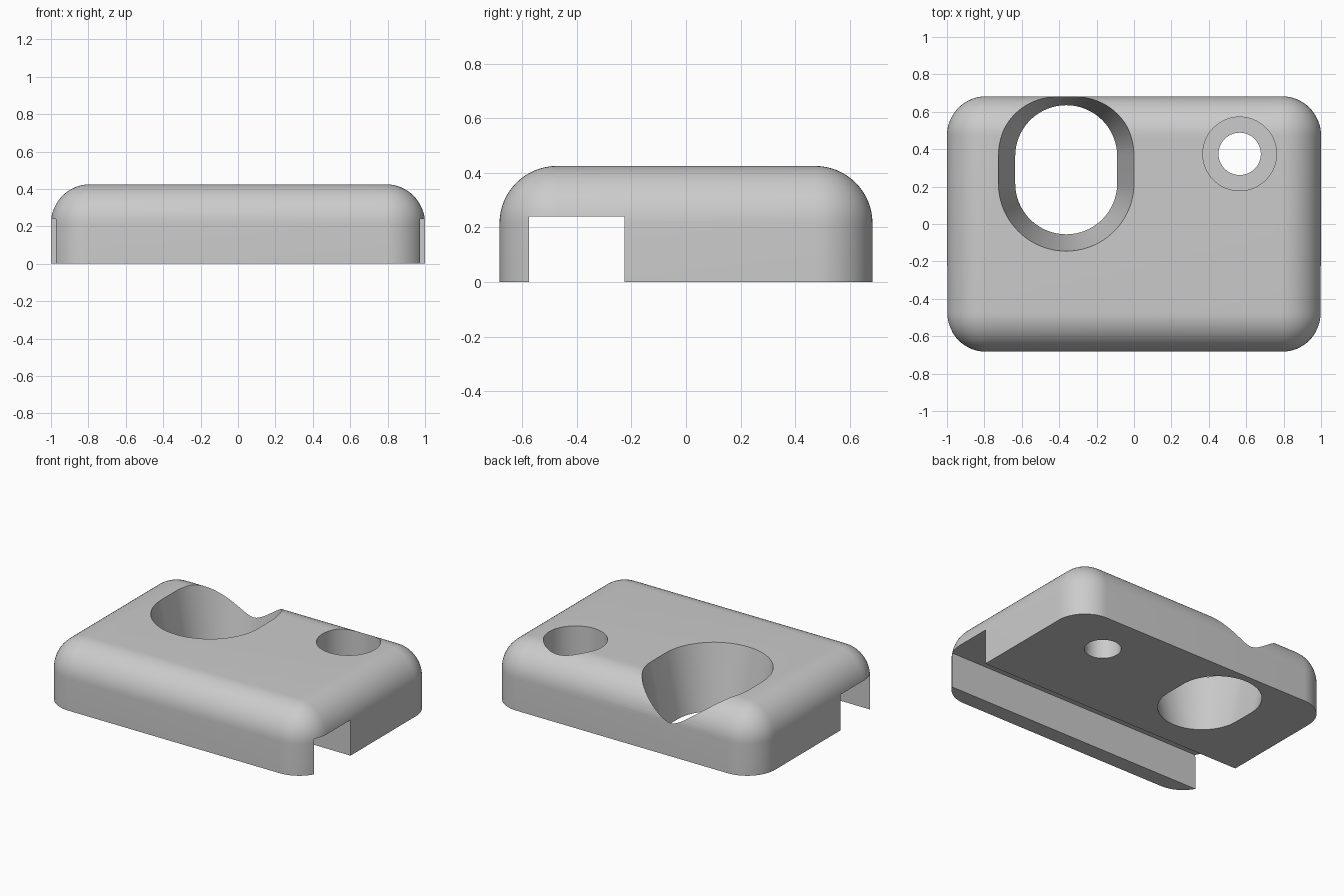
import bpy, bmesh, math

old = bpy.data.objects.get("Cube")
if old:
    bpy.data.objects.remove(old)

HX, HY, H, R = 1.0, 0.683, 0.425, 0.21

grey = bpy.data.materials.new("plain_grey")
grey.use_nodes = True
COLOUR = (0.6, 0.6, 0.6, 1)
grey.diffuse_color = COLOUR
grey.node_tree.nodes["Principled BSDF"].inputs["Base Color"].default_value = COLOUR


def make_object(name, bm):
    bmesh.ops.recalc_face_normals(bm, faces=bm.faces)
    mesh = bpy.data.meshes.new(name)
    bm.to_mesh(mesh)
    bm.free()
    mesh.materials.append(grey)
    obj = bpy.data.objects.new(name, mesh)
    bpy.context.collection.objects.link(obj)
    return obj


def box(x0, x1, y0, y1, z0, z1):
    bm = bmesh.new()
    bmesh.ops.create_cube(bm, size=1)
    for v in bm.verts:
        v.co = ((x0 + x1) / 2 + v.co.x * (x1 - x0),
                (y0 + y1) / 2 + v.co.y * (y1 - y0),
                (z0 + z1) / 2 + v.co.z * (z1 - z0))
    return bm


def tapered_slot(cx, y0, y1, levels, half=48):
    """Loft of stadium outlines (round when y0 == y1); levels are (z, radius)."""
    bm = bmesh.new()
    ends = [y1] if y0 == y1 else [y1, y0]
    rings = []
    for z, r in levels:
        ring = []
        if len(ends) == 1:
            angles = [(2 * math.pi * i / (2 * half), y0) for i in range(2 * half)]
        else:
            angles = [(math.pi * (i / half + k), cy)
                      for k, cy in enumerate(ends) for i in range(half + 1)]
        for a, cy in angles:
            ring.append(bm.verts.new((cx + r * math.cos(a), cy + r * math.sin(a), z)))
        rings.append(ring)
    for low, high in zip(rings, rings[1:]):
        for i in range(len(low)):
            j = (i + 1) % len(low)
            bm.faces.new((low[i], low[j], high[j], high[i]))
    bm.faces.new(rings[0][::-1])
    bm.faces.new(rings[-1])
    return bm


# Rounded block: upright corners and top rim rounded, underside sharp
bm = box(-HX, HX, -HY, HY, 0, H)
rounded = [e for e in bm.edges if any(v.co.z > H / 2 for v in e.verts)]
bmesh.ops.bevel(bm, geom=rounded, offset=R, segments=16, profile=0.5, affect='EDGES')
body = make_object("rounded_block", bm)

# Cutters: channel under the front, flared oval hole, stepped screw hole
slope = 0.09 / H
cutters = [
    make_object("channel_cutter", box(-1.2, 1.2, -0.575, -0.225, -0.1, 0.24)),
    make_object("oval_hole_cutter", tapered_slot(
        -0.3625, 0.2175, 0.3625,
        [(z, 0.2725 + slope * z) for z in (-0.1, H + 0.1)])),
    make_object("screw_shaft_cutter", tapered_slot(
        0.565, 0.375, 0.375, [(-0.1, 0.113), (0.3, 0.113)])),
    make_object("screw_head_cutter", tapered_slot(
        0.565, 0.375, 0.375, [(0.14, 0.197), (H + 0.1, 0.197)])),
]
for cutter in cutters:
    cutter.hide_render = True
    mod = body.modifiers.new(cutter.name, 'BOOLEAN')
    mod.operation, mod.solver, mod.object = 'DIFFERENCE', 'EXACT', cutter

# Bake the cuts and drop the cutters
graph = bpy.context.evaluated_depsgraph_get()
body_mesh = bpy.data.meshes.new_from_object(body.evaluated_get(graph))
body.modifiers.clear()
body.data = body_mesh
for cutter in cutters:
    bpy.data.objects.remove(cutter)

bpy.ops.object.select_all(action='DESELECT')
body.select_set(True)
bpy.context.view_layer.objects.active = body
bpy.ops.object.shade_smooth_by_angle(angle=math.radians(30))
